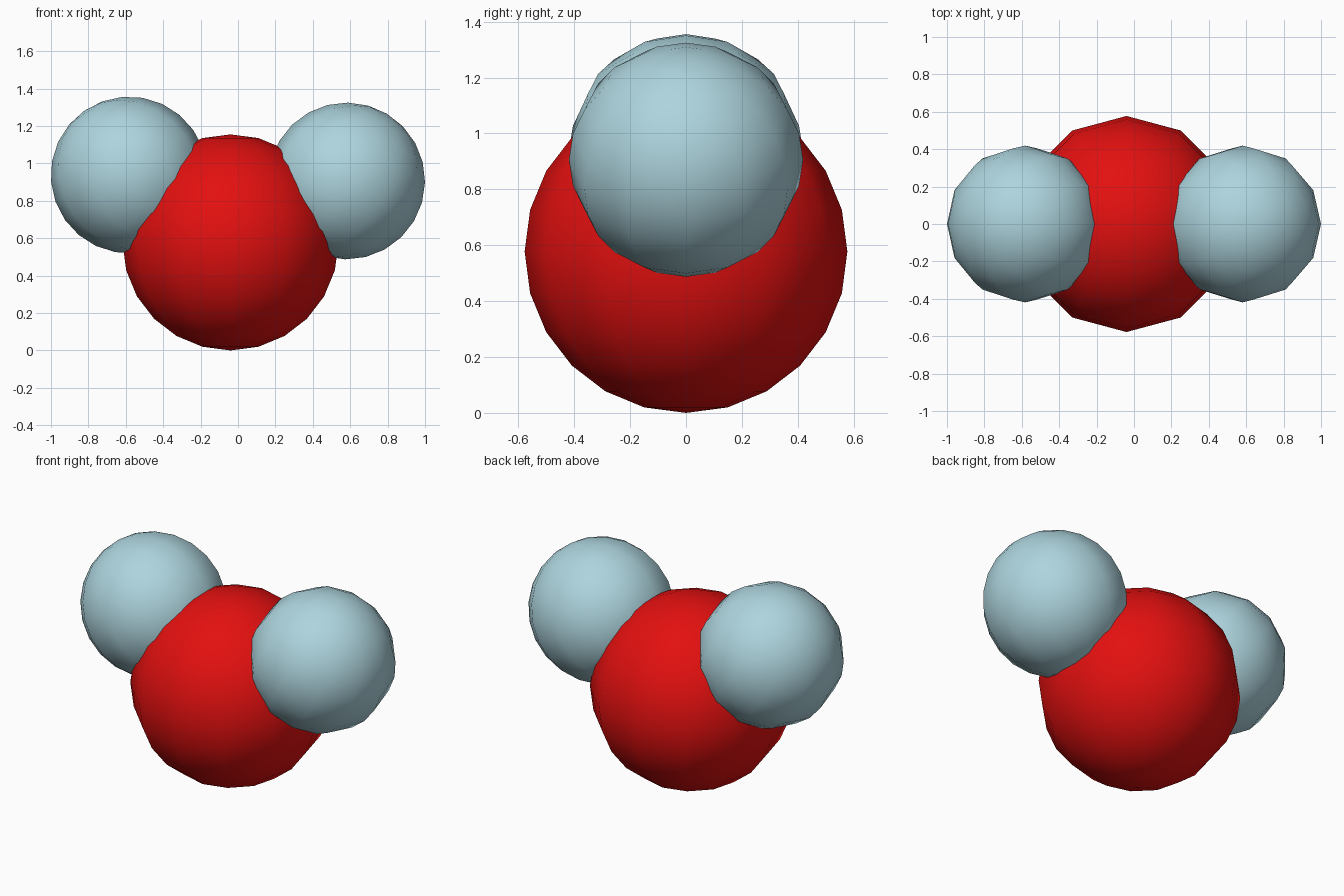
import bpy
import math

if "Cube" in bpy.data.objects:
    bpy.data.objects.remove(bpy.data.objects["Cube"])


def make_material(name, color):
    mat = bpy.data.materials.new(name)
    mat.diffuse_color = (*color, 1.0)
    mat.use_nodes = True
    mat.node_tree.nodes["Principled BSDF"].inputs["Base Color"].default_value = mat.diffuse_color
    return mat


def make_ball(name, center, radius, tilt, mat):
    """Smooth low-poly ball whose pole leans by tilt degrees about y."""
    bpy.ops.mesh.primitive_uv_sphere_add(
        segments=12, ring_count=12, radius=radius,
        location=center, rotation=(0, math.radians(tilt), 0))
    ball = bpy.context.object
    ball.name = name
    ball.data.materials.append(mat)
    bpy.ops.object.shade_smooth()
    return ball


red = make_material("red", (0.77, 0.005, 0.005))
pale_blue = make_material("pale_blue", (0.42, 0.66, 0.73))

# Large central atom
make_ball("oxygen_atom", (-0.04, 0, 0.5775), 0.5775, 0, red)

# Two small atoms, leaning outwards along their bonds
make_ball("hydrogen_atom_left", (-0.582, 0, 0.938), 0.419, -35, pale_blue)
make_ball("hydrogen_atom_right", (0.581, 0, 0.906), 0.419, 31, pale_blue)
